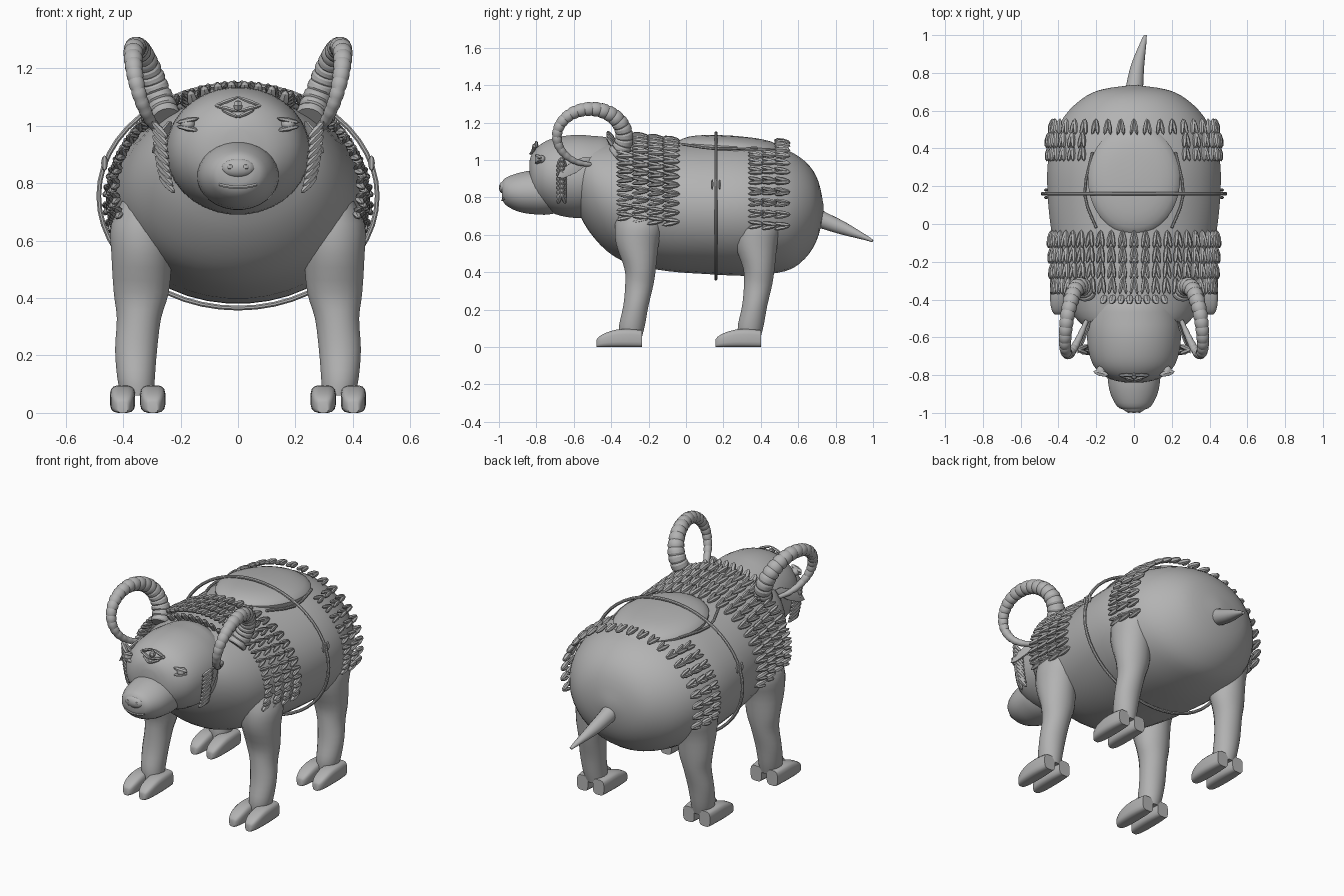
import bpy, bmesh, math
from mathutils import Vector, Matrix

if "Cube" in bpy.data.objects:
    bpy.data.objects.remove(bpy.data.objects["Cube"])

grey = bpy.data.materials.new("stone_grey")
grey.diffuse_color = (0.45, 0.45, 0.45, 1)
grey.use_nodes = True
grey.node_tree.nodes["Principled BSDF"].inputs["Base Color"].default_value = grey.diffuse_color
X, Y, Z = Vector((1, 0, 0)), Vector((0, 1, 0)), Vector((0, 0, 1))


def finish(name, bm, angle=40):
    bmesh.ops.recalc_face_normals(bm, faces=bm.faces)
    me = bpy.data.meshes.new(name)
    bm.to_mesh(me)
    bm.free()
    me.materials.append(grey)
    me.polygons.foreach_set("use_smooth", [True] * len(me.polygons))
    me.set_sharp_from_angle(angle=math.radians(angle))
    ob = bpy.data.objects.new(name, me)
    bpy.context.collection.objects.link(ob)
    return ob


def refine(rows, k):
    """Catmull-Rom subdivision of section rows."""
    out = []
    for i in range(len(rows) - 1):
        p0, p1, p2, p3 = (rows[max(0, min(len(rows) - 1, i + j))] for j in (-1, 0, 1, 2))
        for s in range(k):
            t = s / k
            out.append([0.5 * (2 * b + (c - a) * t + (2 * a - 5 * b + 4 * c - d) * t * t
                        + (3 * b - a - 3 * c + d) * t ** 3) for a, b, c, d in zip(p0, p1, p2, p3)])
    return out + [list(rows[-1])]


def loft(name, rows, axis=None, n=24, k=3, power=1.0, closed=False, angle=40):
    """Skin elliptical sections (x, y, z, half_u, half_v) along a path."""
    rows = refine(rows, k) if k > 1 else rows
    bm, rings, m = bmesh.new(), [], len(rows)
    pts = [Vector(r[:3]) for r in rows]
    for i, r in enumerate(rows):
        if closed:
            t = pts[(i + 1) % m] - pts[i - 1]
        else:
            t = axis or pts[min(i + 1, m - 1)] - pts[max(i - 1, 0)]
        t = t.normalized()
        ref = Y if closed else (X if abs(t.x) < 0.8 else Z)
        u = (ref - t * ref.dot(t)).normalized()
        v = t.cross(u)
        ring = []
        for j in range(n):
            a = 2 * math.pi * (j + 0.5) / n
            c, s = math.cos(a), math.sin(a)
            c, s = (math.copysign(abs(q) ** power, q) for q in (c, s))
            ring.append(bm.verts.new(pts[i] + u * c * max(r[3], .002) + v * s * max(r[4], .002)))
        rings.append(ring)
    for i in range(m if closed else m - 1):
        a, b = rings[i], rings[(i + 1) % m]
        for j in range(n):
            bm.faces.new((a[j], a[(j + 1) % n], b[(j + 1) % n], b[j]))
    if not closed:
        bm.faces.new(rings[0])
        bm.faces.new(rings[-1])
    return finish(name, bm, angle)


def y_rows(table):
    """(y, top, bottom, half width) -> section rows"""
    return [(0, y, (t + b) / 2, w, (t - b) / 2) for y, t, b, w in table]


def leaf(bm, p, d, nrm, length, width, thick, seg=6):
    """Pointed spindle lying along d."""
    d = d.normalized()
    w = d.cross(nrm).normalized()
    nn = w.cross(d)
    m = Matrix((w * width, nn * thick, d * length)).transposed().to_4x4()
    m.translation = p
    bmesh.ops.create_uvsphere(bm, u_segments=seg, v_segments=4, radius=1, matrix=m)


def ball(name, p, r, seg=16):
    bm = bmesh.new()
    bmesh.ops.create_uvsphere(bm, u_segments=seg, v_segments=seg // 2, radius=1,
                              matrix=Matrix.Translation(p) @ Matrix.Diagonal((*r, 1)))
    return finish(name, bm)


# Trunk, head and muzzle
trunk = y_rows([(-.60, 1.0, .78, .12), (-.58, 1.05, .73, .20), (-.52, 1.09, .62, .29),
                (-.42, 1.10, .51, .36), (-.30, 1.105, .445, .40), (-.1, 1.10, .405, .43),
                (.1, 1.10, .39, .455), (.3, 1.10, .38, .46), (.45, 1.08, .39, .43),
                (.57, 1.04, .42, .37), (.66, .97, .50, .28), (.71, .88, .60, .18),
                (.735, .76, .72, .02)])
loft("trunk", trunk, Y, 40)
loft("head", y_rows([(-.838, .99, .88, .05), (-.82, 1.04, .80, .13), (-.77, 1.09, .75, .20),
                     (-.70, 1.12, .71, .235), (-.60, 1.135, .69, .25), (-.50, 1.13, .70, .245),
                     (-.40, 1.11, .75, .2), (-.34, 1.0, .85, .1)]), Y, 32)
loft("muzzle", y_rows([(-.985, .88, .80, .05), (-.965, .905, .76, .09), (-.90, .93, .725, .125),
                       (-.82, .945, .71, .14), (-.72, .94, .71, .14), (-.6, .9, .75, .1)]), Y, 28)
ball("nose", (0, -.974, .853), (.06, .026, .034))
loft("mouth", [(x, -.982 + 2.5 * x * x, .785 + 2.5 * x * x, .006, .006)
               for x in (-.065, -.04, 0, .04, .065)], n=6)
loft("tail", [(0, .68, .70, .05, .05), (.005, .74, .675, .045, .045), (.02, .84, .635, .035, .035),
              (.05, .96, .585, .016, .014), (.06, .998, .567, .008, .007)], n=16)

# Forehead ornament: diamond frame, gem and chevron
bm = bmesh.new()
for sx in (-1, 1):
    for a, b in (((.08, -.80, 1.07), (0, -.80, 1.10)), ((.08, -.80, 1.07), (0, -.825, 1.05)),
                 ((.055, -.81, 1.055), (0, -.835, 1.03))):
        a, b = (Vector((sx * q[0], q[1], q[2])) for q in (a, b))
        leaf(bm, (a + b) / 2, b - a, Y, (b - a).length * .55, .008, .01)
leaf(bm, Vector((0, -.805, 1.07)), Z, Y, .02, .018, .02)
finish("forehead_ornament", bm, 20)

# Horns, eyes, ears and cheek tassels
N = 96
for side, sx in (("right", 1), ("left", -1)):
    rows = []
    for i in range(N + 1):
        s = i / N
        t = math.radians(-42 + 312 * s)
        r = (.042 * (1 - s) ** .8 + .011) * (.9 if i % 4 == 0 else 1.0)
        rows.append((sx * (.25 + .115 * math.sin(math.pi * s ** 1.15)),
                     -.51 + .18 * math.cos(t), 1.125 + .148 * math.sin(t), r, r))
    loft(side + "_horn", rows, n=16, k=1, angle=25)
    ball(side + "_eye", (sx * .175, -.778, 1.005), (.026, .028, .022))
    ball(side + "_nostril", (sx * .027, -.994, .857), (.012, .006, .009), 8)
    bm = bmesh.new()
    for dz in (-1, 1):
        leaf(bm, Vector((sx * .175, -.79, 1.005 + dz * .014)), Vector((sx, .25, -.2 * dz)), Z,
             .042, .018, .01)
    finish(side + "_eyelids", bm, 25)
    bm = bmesh.new()
    leaf(bm, Vector((sx * .265, -.60, .96)), Vector((sx * .3, -.75, -.45)), X, .11, .035, .010)
    finish(side + "_ear", bm, 25)
    bm = bmesh.new()
    for i in range(9):
        f = i / 8
        for dy in (-1, 1):
            leaf(bm, Vector((sx * (.272 - .025 * f * f), -.665 + dy * .011, .985 - .19 * f)),
                 Vector((-sx * .7, dy * .25, -.75)), Y, .042, .013, .014)
    finish(side + "_cheek_tassel", bm, 25)

# Legs with cloven hooves
for end, dy in (("front", 0), ("hind", .635)):
    for side, sx in (("right", 1), ("left", -1)):
        leg = [(.78, .30, -.25, .08, .10), (.66, .33, -.25, .112, .13), (.55, .335, -.26, .107, .115),
               (.42, .337, -.245, .097, .085), (.33, .345, -.25, .078, .076),
               (.22, .355, -.268, .074, .068), (.12, .355, -.288, .066, .07),
               (.06, .35, -.295, .058, .062)]
        loft(f"{end}_{side}_leg", [(sx * x, y + dy, z, a, b) for z, x, y, a, b in leg], Z, 20)
        for toe, tx in (("inner", .297), ("outer", .402)):
            hoof = [(-.235, .09, .036), (-.30, .096, .043), (-.37, .094, .044),
                    (-.43, .076, .040), (-.465, .056, .030), (-.478, .04, .018)]
            loft(f"{end}_{side}_{toe}_hoof", [(sx * tx, y + dy, h / 2, w, h / 2) for y, h, w in hoof],
                 Y, 16, 2, .55)

# Saddle pad with edge straps, girth hoop and buckles
loft("saddle", [(0, .235, z, a, b) for z, a, b in
                ((1.02, .22, .26), (1.06, .243, .288), (1.085, .235, .28), (1.112, .18, .22),
                 (1.126, .10, .13), (1.131, .01, .01))], Vector((0, .06, 1)), 36, 2)
for side, sx in (("right", 1), ("left", -1)):
    loft(side + "_saddle_strap", [(sx * .2, -.02, 1.085, .008, .008), (sx * .262, .16, 1.06, .008, .008),
                                  (sx * .22, .38, 1.065, .008, .008)], n=8)
    bm = bmesh.new()
    for y in (.14, .16, .18):
        leaf(bm, Vector((sx * .465, y, .87)), Z, X, .028, .008, .012)
    finish(side + "_buckle", bm, 25)
loft("girth_hoop", [(.485 * math.cos(a), .16, .755 + .39 * math.sin(a), .009, .009)
                    for a in (2 * math.pi * i / 48 for i in range(48))], n=8, k=1, closed=True)


# Woven fringe blankets made of paired leaves
def trunk_at(y):
    for p, q in zip(trunk, trunk[1:]):
        if p[1] <= y <= q[1]:
            f = (y - p[1]) / (q[1] - p[1])
            return [a + (b - a) * f for a, b in zip(p, q)]


def fringe(bm, y, phi, lift, length):
    _, _, zc, a, b = trunk_at(y)
    c, s = math.cos(phi), math.sin(phi)
    nrm = Vector((c / a, 0, s / b)).normalized()
    p = Vector((a * c, y, zc + b * s)) + nrm * lift
    side = Y.cross(nrm)
    for k in (-1, 1):
        leaf(bm, p + side * k * .0095, -Y + nrm * .18 + side * k * .18, nrm, length, .012, .016)


bm = bmesh.new()
ROWS = 27
for i in range(ROWS):
    phi = math.radians(-13 + 206 * i / (ROWS - 1))
    for j in range(4):
        fringe(bm, -.08 - .082 * j, phi, .013 + .008 * j, .05)
finish("shoulder_fringe", bm, 25)

bm = bmesh.new()
for i in range(23):
    phi = math.radians(-13 + 206 * i / 22)
    for j in range(3):
        if j == 2 or abs(math.cos(phi)) > .48:
            fringe(bm, .375 + .07 * j, phi, .010 + .016 * j, .045)
finish("rump_fringe", bm, 25)

# Tufts along the nape
bm = bmesh.new()
for i in range(8):
    x = -.16 + .32 * i / 7
    leaf(bm, Vector((x, -.40, 1.125 - 1.3 * x * x)), Vector((x, -.5, .7)), Y, .04, .02, .014)
finish("nape_tufts", bm, 25)
